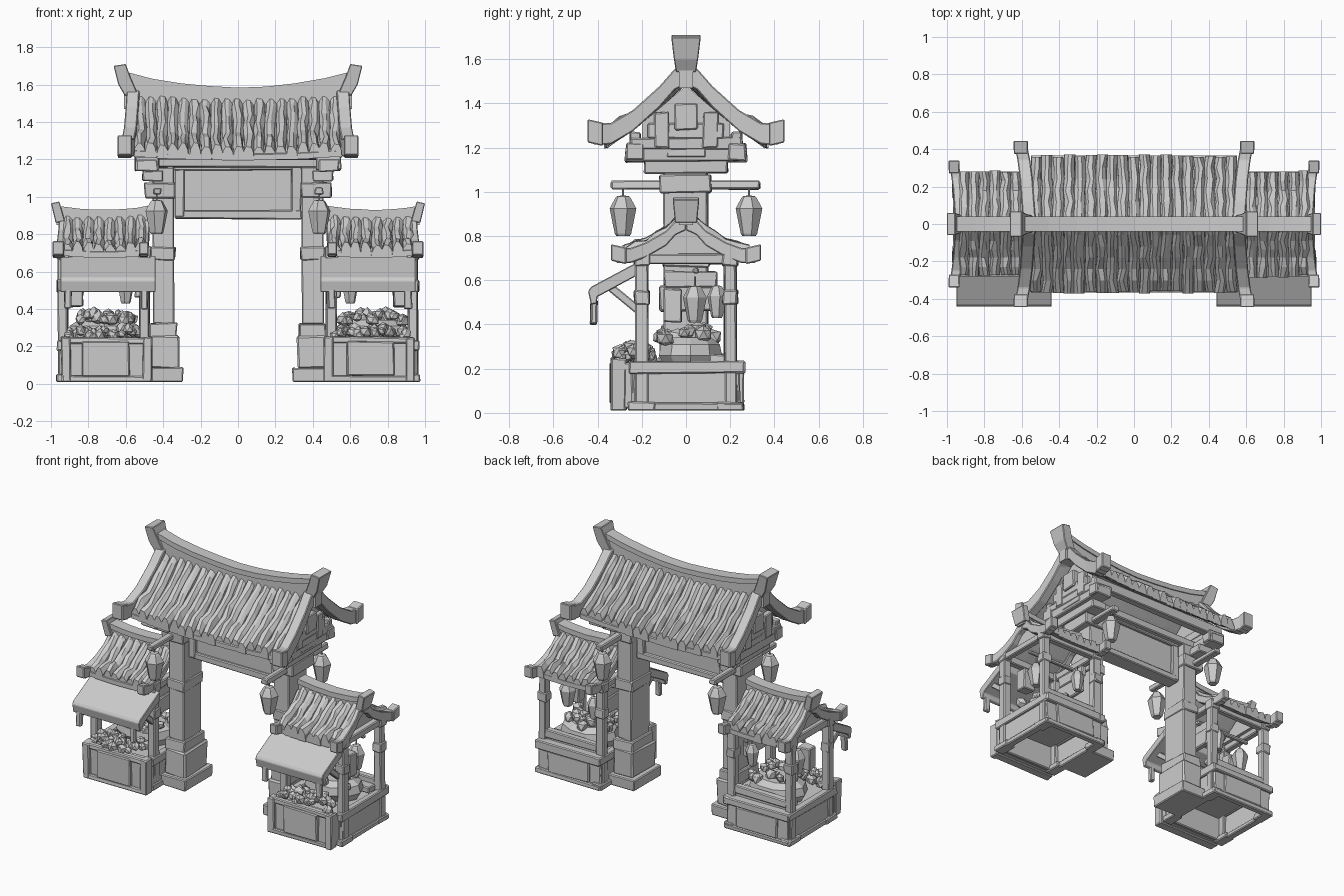
import bpy, bmesh, math, random
from mathutils import Vector

if "Cube" in bpy.data.objects:
    bpy.data.objects.remove(bpy.data.objects["Cube"])
random.seed(7)

def jit(a):
    return random.uniform(-a, a)

def loft(bm, secs):
    """Skin a list of equal-length cross-sections and cap both ends."""
    rows = [[bm.verts.new(p) for p in s] for s in secs]
    n = len(rows[0])
    for a, b in zip(rows, rows[1:]):
        for i in range(n):
            bm.faces.new((a[i], a[(i + 1) % n], b[(i + 1) % n], b[i]))
    bm.faces.new(rows[0][::-1])
    bm.faces.new(rows[-1])

def finish(bm, name, bevel=0):
    bmesh.ops.recalc_face_normals(bm, faces=bm.faces[:])
    if bevel:
        bmesh.ops.bevel(bm, geom=bm.edges[:], offset=bevel, segments=1, affect='EDGES')
    me = bpy.data.meshes.new(name)
    bm.to_mesh(me)
    bm.free()
    ob = bpy.data.objects.new(name, me)
    bpy.context.collection.objects.link(ob)
    return ob

def solid(name, secs, bevel=0):
    bm = bmesh.new()
    loft(bm, secs)
    return finish(bm, name, bevel)

def box(name, x, y, z, bevel=.006, wob=.005):
    """Slightly hewn block from (min, max) ranges."""
    x0, x1 = min(x), max(x)
    secs = [[(px + jit(wob), py + jit(wob), zz + jit(wob) * (zz > .03))
             for px, py in ((x0, y[0]), (x1, y[0]), (x1, y[1]), (x0, y[1]))] for zz in z]
    return solid(name, secs, bevel)

def yz_beam(name, path, bevel=.005):
    """Rectangular beam along a path of (x, y, z, half_x, half_z)."""
    return solid(name, [[(x - a, y, z - b), (x + a, y, z - b), (x + a, y, z + b), (x - a, y, z + b)]
                        for x, y, z, a, b in path], bevel)

def finial(name, s, steps):
    """Flared block leaning outward; steps are (x0, z0, x1, z1, half_y)."""
    solid(name, [[(s * x0, -w, z0), (s * x0, w, z0), (s * x1, w, z1), (s * x1, -w, z1)]
                 for x0, z0, x1, z1, w in steps], .004)

def lantern(name, x, y, top, h, r):
    prof = ((0, .5), (.06, .62), (.62, 1), (.85, .6), (.9, .45), (.92, .08), (1.15, .08))
    solid(name, [[(x + r * k * math.cos(a * math.pi / 3 + .3), y + r * k * math.sin(a * math.pi / 3 + .3),
                   top - h + h * t) for a in range(6)] for t, k in prof])

def rocks(name, n, x, y, z, r):
    """Heap of faceted goods, a little higher toward the middle."""
    bm = bmesh.new()
    for _ in range(n):
        u, v = jit(1), jit(1)
        c = Vector(((x[0] + x[1]) / 2 + u * (x[1] - x[0]) / 2, (y[0] + y[1]) / 2 + v * (y[1] - y[0]) / 2,
                    z[0] + (z[1] - z[0]) * (1 - .6 * max(abs(u), abs(v)) ** 4) * random.uniform(.4, 1)))
        vs = bmesh.ops.create_icosphere(bm, subdivisions=1, radius=r * random.uniform(.7, 1.2))['verts']
        for p in vs:
            p.co = p.co * random.uniform(.8, 1.15) + c
    finish(bm, name)

def sample(prof, t):
    f = t * (len(prof) - 1)
    i = min(int(f), len(prof) - 2)
    return [a + (b - a) * (f - i) for a, b in zip(prof[i], prof[i + 1])]

def roof(name, xa, xb, n, prof, lift, tile_h, gables, ridge):
    c, half = (xa + xb) / 2, (xb - xa) / 2
    up = lambda x: lift * ((x - c) / half) ** 2
    # under-slab following both slopes
    top = [(-y, z) for y, z in prof[:0:-1]] + list(prof)
    ring = top + [(y, z - .03) for y, z in top[::-1]]
    solid(name + "_slab", [[(x, y, z + up(x)) for y, z in ring]
                           for x in (xa + 2 * half * i / 6 for i in range(7))])
    # irregular faceted tile strips, swelling at the eave
    bm = bmesh.new()
    w = 2 * half / n
    for side in (-1, 1):
        for i in range(n):
            x0 = xa + w * (i + .5)
            long = jit(.008)
            secs = []
            for j in range(7):
                y, z = sample(prof, j / 6)
                x = x0 + jit(w * .1)
                h = tile_h * (1.3 if j >= 5 else 1) * random.uniform(.75, 1.2)
                y = side * (y + (long if j == 6 else 0))
                z += up(x)
                e = -.03 if j >= 5 else -.012
                secs.append([(x - w * .52, y, z + e), (x - w * .46, y, z + h * .35), (x - w * .2 + jit(.006), y, z + h),
                             (x + w * .2 + jit(.006), y, z + h * .9), (x + w * .46, y, z + h * .3),
                             (x + w * .52, y, z + e)])
            loft(bm, secs)
    finish(bm, name + "_tiles")
    # sweeping gable boards with upturned end blocks
    for gx, out, gp, (a, b) in gables:
        for side in (-1, 1):
            m = len(gp) - 1
            yz_beam(name + "_gable_board", [(gx + out * .045 * (j / m) ** 2, side * y, z, a, b)
                                            for j, (y, z) in enumerate(gp)])
            y, z = gp[-1]
            ex = gx + out * .045
            yz_beam(name + "_gable_end", [(ex, side * (y - .045), z - .002, a * 1.1, b * 1.1),
                                          (ex, side * (y + .025), z + .014, a * 1.15, b * 1.1)])
    # sagging ridge: body plus wider cap
    r0, r1, base, mid, rise, hw = ridge
    for part, wid, cap in (("body", hw * .8, False), ("cap", hw, True)):
        secs = []
        for i in range(9):
            u = -1 + i / 4
            x = (r0 + r1) / 2 + u * (r1 - r0) / 2
            t = mid + rise * u * u - (0 if cap else .012) + jit(.002)
            b = t - .035 if cap else base
            secs.append([(x, -wid, b), (x, wid, b), (x, wid, t), (x, -wid, t)])
        solid(name + "_ridge_" + part, secs)

# ---------- main gate roof ----------
main_prof = [(.0, 1.515), (.12, 1.405), (.24, 1.305), (.365, 1.225)]
main_gable = [(0, 1.535), (.05, 1.51), (.12, 1.43), (.24, 1.322), (.34, 1.263), (.42, 1.262)]
roof("main_roof", -.55, .55, 19, main_prof, .02, .04,
     [(s * .56, s, main_gable, (.034, .048)) for s in (-1, 1)],
     (-.61, .61, 1.47, 1.585, .085, .04))
for s in (-1, 1):
    finial("main_ridge_finial", s, ((.54, 1.56, .605, 1.54, .045), (.575, 1.64, .64, 1.6, .055),
                                    (.6, 1.71, .665, 1.70, .067)))
    # gable infill and stepped brackets
    solid("gable_wall", [[(s * x, -.2, 1.23), (s * x, .2, 1.23), (s * x, .2, 1.31), (s * x, 0, 1.48), (s * x, -.2, 1.31)]
                         for x in (.47, .52)])
    box("gable_king_block", (s * .49, s * .56), (-.05, .05), (1.28, 1.4))
    box("gable_tie", (s * .46, s * .545), (-.17, .17), (1.24, 1.31))
    box("gable_plate", (s * .45, s * .545), (-.25, .25), (1.19, 1.245))
    for y in (-.11, .11):
        box("gable_stud", (s * .48, s * .55), (y - .035, y + .035), (1.2, 1.36))
    box("bracket_upper", (s * .43, s * .54), (-.275, .275), (1.135, 1.2))
    box("bracket_lower", (s * .4, s * .51), (-.19, .19), (1.085, 1.14))
    for y in (-.23, .23):
        box("bracket_tip", (s * .42, s * .55), (y - .04, y + .04), (1.14, 1.22))
box("lintel_beam", (-.54, .54), (-.09, .09), (1.155, 1.21))
for y in (-.23, .23):
    box("eave_purlin", (-.54, .54), (y - .025, y + .025), (1.2, 1.27))

# ---------- plain framed board between the pillars ----------
box("board_panel", (-.33, .33), (-.035, .035), (.9, 1.17))
for z0, z1 in ((.88, .925), (1.14, 1.185)):
    box("board_rail", (-.34, .34), (-.055, .055), (z0, z1))
for s in (-1, 1):
    box("board_stile", (s * .285, s * .34), (-.055, .055), (.89, 1.18))

for s in (-1, 1):
    # ---------- pillar ----------
    box("pillar_foot", (s * .29, s * .485), (-.15, .15), (.01, .085))
    box("pillar_base", (s * .317, s * .47), (-.125, .125), (.08, .26), .01)
    box("pillar_band", (s * .327, s * .47), (-.118, .118), (.25, .325))
    box("pillar_shaft", (s * .34, s * .455), (-.1, .1), (.32, 1.16))
    box("pillar_collar", (s * .335, s * .465), (-.106, .106), (.66, .73))
    box("pillar_capital", (s * .335, s * .5), (-.118, .112), (.995, 1.075))
    # lantern arm
    box("lantern_arm", (s * .41, s * .455), (-.34, .335), (1.012, 1.05))
    for y in (-.285, .285):
        lantern("gate_lantern", s * .435, y, 1.0, .2, .062)

    # ---------- stall roof ----------
    xs = sorted((s * .49, s * .94))
    sp = [(.0, .885), (.09, .805), (.18, .745), (.28, .705)]
    sg = [(0, .86), (.045, .84), (.09, .79), (.18, .738), (.25, .712), (.315, .712)]
    roof("stall_roof", xs[0], xs[1], 8, sp, .01, .035,
         [(s * .93, s * .7, sg, (.026, .034)), (s * .495, s * .2, sg, (.022, .03))],
         (min(s * .48, s * .97), max(s * .48, s * .97), .85, .93, .022, .04))
    finial("stall_ridge_finial", s, ((.925, .87, .975, .86, .05), (.955, .975, 1.0, .965, .06)))
    # gable infill
    solid("stall_gable_fill", [[(s * x, -.17, .71), (s * x, .17, .71), (s * x, 0, .84)] for x in (.89, .92)])

    # ---------- stall frame ----------
    for y in (-.2, .2):
        for x in (.5, .935):
            box("stall_post", (s * (x - .027), s * (x + .027)), (y - .027, y + .027), (.02, .72))
            box("post_foot", (s * (x - .038), s * (x + .036)), (y - .06, y + .06), (.01, .05))
            box("post_knot", (s * (x - .035), s * (x + .033)), (y - .034, y + .034), (.49, .555))
            box("post_cap", (s * (x - .035), s * (x + .033)), (y - .035, y + .035), (.665, .735))
        box("stall_plate", (s * .475, s * .96), (y - .024, y + .024), (.67, .725))
    for x in (.5, .935):
        box("stall_side_plate", (s * (x - .022), s * (x + .022)), (-.2, .2), (.675, .72))

    # hollow base: walls, rails and recessed panels
    for x in (.49, .94):
        box("base_side_wall", (s * (x - .012), s * (x + .012)), (-.24, .24), (.02, .2))
        box("base_side_rail", (s * (x - .025), s * (x + .028)), (-.26, .265), (.18, .232))
        box("base_side_sill", (s * (x - .025), s * (x + .025)), (-.25, .26), (.01, .045))
    for y in (-.235, .235):
        box("base_wall", (s * .48, s * .95), (y - .012, y + .012), (.02, .2))
    box("base_back_rail", (s * .47, s * .96), (.2, .265), (.18, .232))
    box("base_back_sill", (s * .47, s * .96), (.22, .262), (.01, .045))
    box("base_back_panel", (s * .56, s * .87), (.235, .26), (.04, .18))
    box("stall_floor", (s * .48, s * .95), (-.24, .24), (.185, .21))

    # front counter box with panel
    box("counter_shell", (s * .47, s * .935), (-.32, -.24), (.02, .225))
    box("counter_panel", (s * .58, s * .835), (-.342, -.31), (.04, .225))
    for x in (.485, .92):
        box("counter_corner", (s * (x - .025), s * (x + .025)), (-.34, -.27), (.01, .25))
    box("counter_sill", (s * .47, s * .94), (-.335, -.27), (.01, .04))
    box("counter_lip", (s * .465, s * .94), (-.335, -.295), (.215, .25))
    rocks("counter_goods", 48, (.5 * s, .91 * s), (-.31, -.16), (.235, .3), .032)

    # back shelf, broad sack and the goods heaped on it
    box("back_shelf", (s * .52, s * .92), (.1, .21), (.225, .265))
    box("shelf_lip", (s * .52, s * .92), (.175, .225), (.25, .3))
    solid("sack", [[(s * .715 + kx * math.cos(a * math.pi / 5), .02 + ky * math.sin(a * math.pi / 5), z)
                    for a in range(10)] for z, kx, ky in ((.21, .17, .12), (.26, .2, .15), (.31, .185, .14), (.34, .14, .1))])
    rocks("heaped_goods", 30, (.55 * s, .89 * s), (-.12, .12), (.32, .38), .036)

    # hanging wares
    box("hanging_rail", (s * .5, s * .93), (.03, .055), (.63, .655))
    box("hanging_board", (s * .52, s * .55), (-.12, .12), (.46, .575))
    box("hanging_cloth", (s * .53, s * .56), (-.1, .14), (.57, .64))
    lantern("stall_lantern", s * .87, .04, .59, .18, .055)
    lantern("stall_lantern", s * .6, .14, .59, .16, .045)
    box("hanging_bundle", (s * .83, s * .92), (-.1, -.02), (.41, .56))

    # ---------- awning ----------
    awn = [(-.215, .685), (-.43, .57), (-.443, .55), (-.43, .49), (-.405, .495), (-.4, .525), (-.215, .625)]
    solid("awning", [[(s * x, y, z) for y, z in awn] for x in (.44, .95)], .004)
    for x in (.5, .91):
        yz_beam("awning_strut", [(s * x, -.21, .46, .016, .024), (s * x, -.35, .575, .016, .024)])
        box("awning_drop", (s * (x - .02), s * (x + .02)), (-.432, -.402), (.4, .51))
